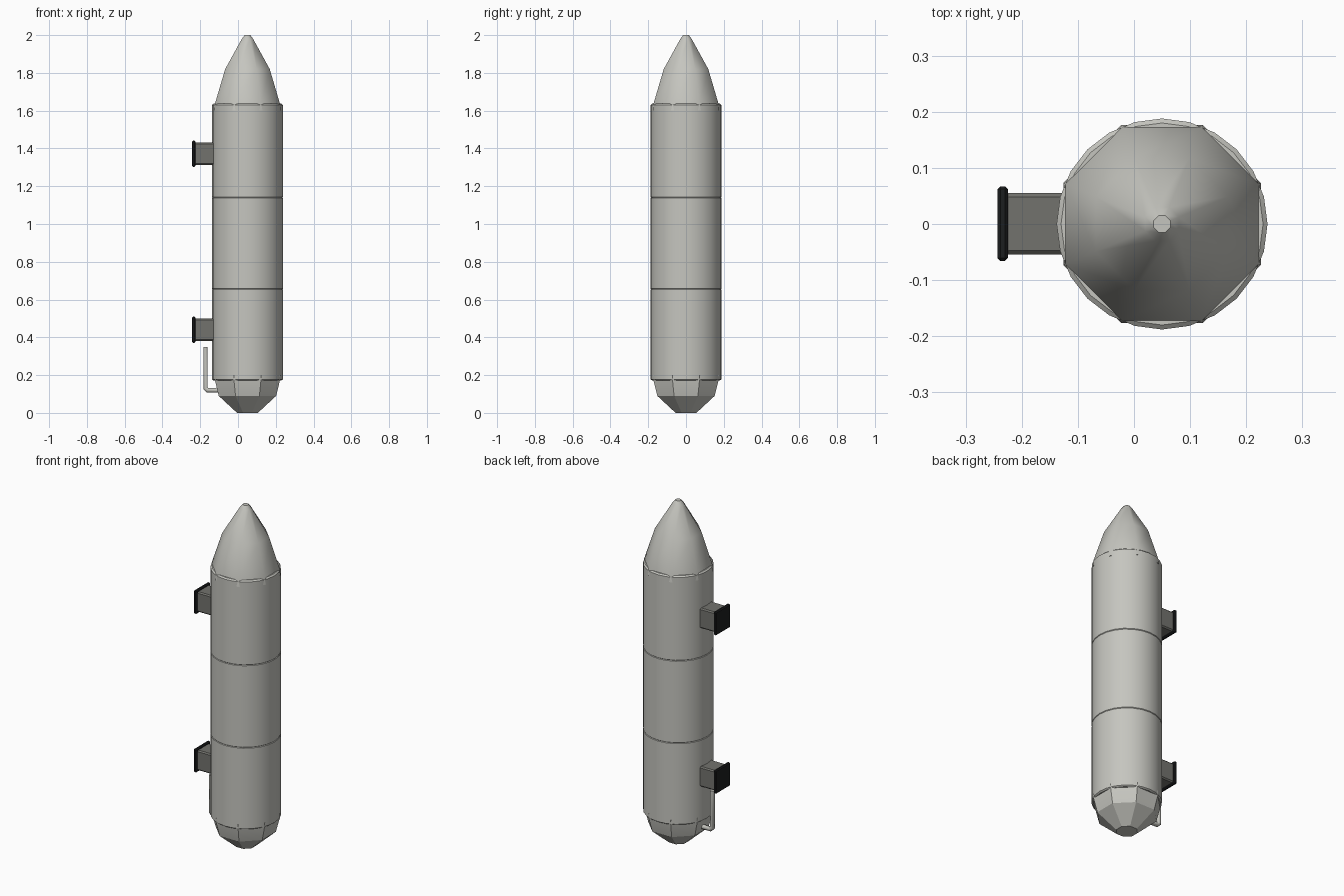
import bpy, bmesh, math
from mathutils import Vector

cube = bpy.data.objects.get("Cube")
if cube:
    bpy.data.objects.remove(cube, do_unlink=True)

AXIS_X = 0.05      # centre line of the tank
RADIUS = 0.188


def material(name, rgb):
    m = bpy.data.materials.new(name)
    m.use_nodes = True
    m.diffuse_color = (*rgb, 1)
    m.node_tree.nodes["Principled BSDF"].inputs["Base Color"].default_value = (*rgb, 1)
    return m


shell_grey = material("shell grey", (0.56, 0.56, 0.52))
bracket_grey = material("bracket grey", (0.17, 0.17, 0.155))
pad_black = material("pad black", (0.012, 0.013, 0.014))


def finish(bm, name, mat, angle=None):
    bmesh.ops.recalc_face_normals(bm, faces=bm.faces)
    mesh = bpy.data.meshes.new(name)
    bm.to_mesh(mesh)
    bm.free()
    mesh.materials.append(mat)
    obj = bpy.data.objects.new(name, mesh)
    bpy.context.collection.objects.link(obj)
    if angle:
        bpy.ops.object.select_all(action='DESELECT')
        obj.select_set(True)
        bpy.context.view_layer.objects.active = obj
        bpy.ops.object.shade_smooth_by_angle(angle=math.radians(angle))
    return obj


def lathe(name, profile, sides, turn, mat, angle):
    """Stack rings of (radius, height) around the tank axis and cap both ends."""
    bm = bmesh.new()
    rings = []
    for r, z in profile:
        rings.append([bm.verts.new((AXIS_X + r * math.cos(a), r * math.sin(a), z))
                      for a in (2 * math.pi * (i + turn) / sides for i in range(sides))])
    for low, high in zip(rings, rings[1:]):
        for i in range(sides):
            j = (i + 1) % sides
            bm.faces.new((low[i], low[j], high[j], high[i]))
    bm.faces.new(rings[0][::-1])
    bm.faces.new(rings[-1])
    return finish(bm, name, mat, angle)


def box(name, low, high, mat, bevel):
    bm = bmesh.new()
    bmesh.ops.create_cube(bm, size=1)
    low, high = Vector(low), Vector(high)
    for v in bm.verts:
        v.co = (low + high) / 2 + v.co * (high - low)
    bmesh.ops.bevel(bm, geom=bm.edges[:], offset=bevel, segments=1, affect='EDGES')
    return finish(bm, name, mat)


# Cylindrical tank with two fine seams
body = [(RADIUS - 0.008, 0.172), (RADIUS, 0.178)]
for seam in (0.655, 1.14):
    body += [(RADIUS, seam - 0.003), (RADIUS - 0.003, seam), (RADIUS, seam + 0.003)]
body += [(RADIUS, 1.63), (RADIUS - 0.008, 1.637)]
lathe("tank_body", body, 24, 0, shell_grey, 30)

# Eight-sided nose and tail; radii are half widths across the flats
flat = 1 / math.cos(math.pi / 8)
nose = [(0.176, 1.60), (0.172, 1.637), (0.118, 1.82), (0.03, 1.98), (0.015, 2.0)]
tail = [(0.055, 0.0), (0.152, 0.09), (0.172, 0.172), (0.174, 0.2)]
lathe("nose_cone", [(r * flat, z) for r, z in nose], 8, 0.5, shell_grey, 50)
lathe("tail_cone", [(r * flat, z) for r, z in tail], 8, 0.5, shell_grey, 30)

# Two mounting brackets with black pads
for level, z in (("lower", 0.44), ("upper", 1.372)):
    box(f"{level}_bracket", (-0.236, -0.054, z - 0.059), (-0.09, 0.055, z + 0.059),
        bracket_grey, 0.007)
    box(f"{level}_pad", (-0.243, -0.066, z - 0.069), (-0.225, 0.067, z + 0.069),
        pad_black, 0.005)

# Bent drain pipe running from the tail up toward the lower bracket
curve = bpy.data.curves.new("drain_pipe", 'CURVE')
curve.dimensions = '3D'
curve.bevel_depth = 0.0135
curve.bevel_resolution = 1
curve.use_fill_caps = True
path = [(-0.10, 0.12), (-0.162, 0.12), (-0.172, 0.13), (-0.172, 0.35)]
spline = curve.splines.new('POLY')
spline.points.add(len(path) - 1)
for point, (x, z) in zip(spline.points, path):
    point.co = (x, 0, z, 1)
curve.materials.append(shell_grey)
pipe = bpy.data.objects.new("drain_pipe", curve)
bpy.context.collection.objects.link(pipe)
